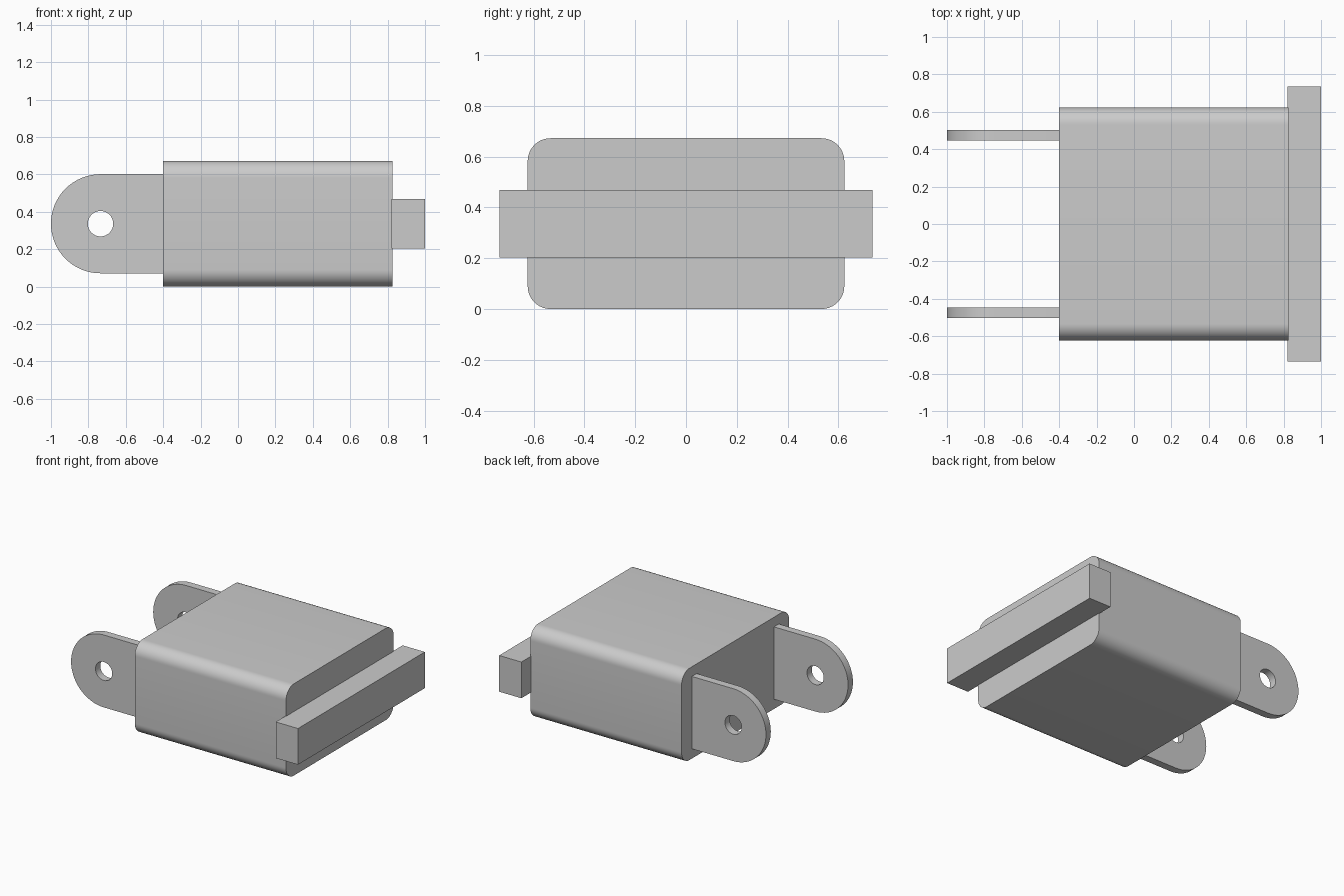
import bpy, bmesh, math
from mathutils import Matrix, Vector

cube = bpy.data.objects.get("Cube")
if cube:
    bpy.data.objects.remove(cube, do_unlink=True)

grey = bpy.data.materials.new("plain grey")
grey.use_nodes = True
colour = (0.6, 0.6, 0.6, 1)
grey.diffuse_color = colour
grey.node_tree.nodes["Principled BSDF"].inputs["Base Color"].default_value = colour

MID_Z = 0.336


def arc(u, v, r, start, end, steps):
    angles = [math.radians(start + (end - start) * i / steps) for i in range(steps + 1)]
    return [(u + r * math.cos(a), v + r * math.sin(a)) for a in angles]


def prism(name, loops, place, depth):
    """Fill the 2D loops (the later ones are holes) and extrude them along depth."""
    bm = bmesh.new()
    edges = []
    for loop in loops:
        verts = [bm.verts.new(place(u, v)) for u, v in loop]
        edges += [bm.edges.new((verts[i - 1], verts[i])) for i in range(len(verts))]
    bmesh.ops.triangle_fill(bm, edges=edges, use_beauty=True)
    ext = bmesh.ops.extrude_face_region(bm, geom=bm.faces[:], use_keep_orig=True)
    moved = [g for g in ext["geom"] if isinstance(g, bmesh.types.BMVert)]
    bmesh.ops.translate(bm, verts=moved, vec=Vector(depth))
    bmesh.ops.recalc_face_normals(bm, faces=bm.faces[:])
    bmesh.ops.dissolve_limit(bm, angle_limit=0.01, verts=bm.verts[:], edges=bm.edges[:])
    return finish(name, bm)


def finish(name, bm):
    mesh = bpy.data.meshes.new(name)
    bm.to_mesh(mesh)
    bm.free()
    mesh.materials.append(grey)
    obj = bpy.data.objects.new(name, mesh)
    bpy.context.collection.objects.link(obj)
    bpy.ops.object.select_all(action="DESELECT")
    bpy.context.view_layer.objects.active = obj
    obj.select_set(True)
    bpy.ops.object.shade_smooth_by_angle(angle=math.radians(30))
    return obj


# Main block with rounded long edges
half_y, half_z, r = 0.623, MID_Z, 0.09
section = []
for i, (sy, sz) in enumerate([(1, 1), (-1, 1), (-1, -1), (1, -1)]):
    section += arc(sy * (half_y - r), MID_Z + sz * (half_z - r), r, 90 * i, 90 * i + 90, 12)
prism("body", [section], lambda u, v: (-0.4, u, v), (1.225, 0, 0))

# Two round-ended lugs with pin holes
tip_r, tip_x = 0.265, -0.735
outline = arc(tip_x, MID_Z, tip_r, 90, 270, 32)
outline += [(-0.39, MID_Z - tip_r), (-0.39, MID_Z + tip_r)]
hole = arc(tip_x, MID_Z, 0.068, 0, 360, 32)[:-1]
for name, y in (("left_lug", 0.447), ("right_lug", -0.503)):
    prism(name, [outline, hole], lambda u, v: (u, y, v), (0, 0.056, 0))

# Cross bar at the far end
bm = bmesh.new()
size = Matrix.Diagonal((0.18, 1.468, 0.265, 1))
bmesh.ops.create_cube(bm, size=1, matrix=Matrix.Translation((0.91, 0, MID_Z)) @ size)
finish("cross_bar", bm)
